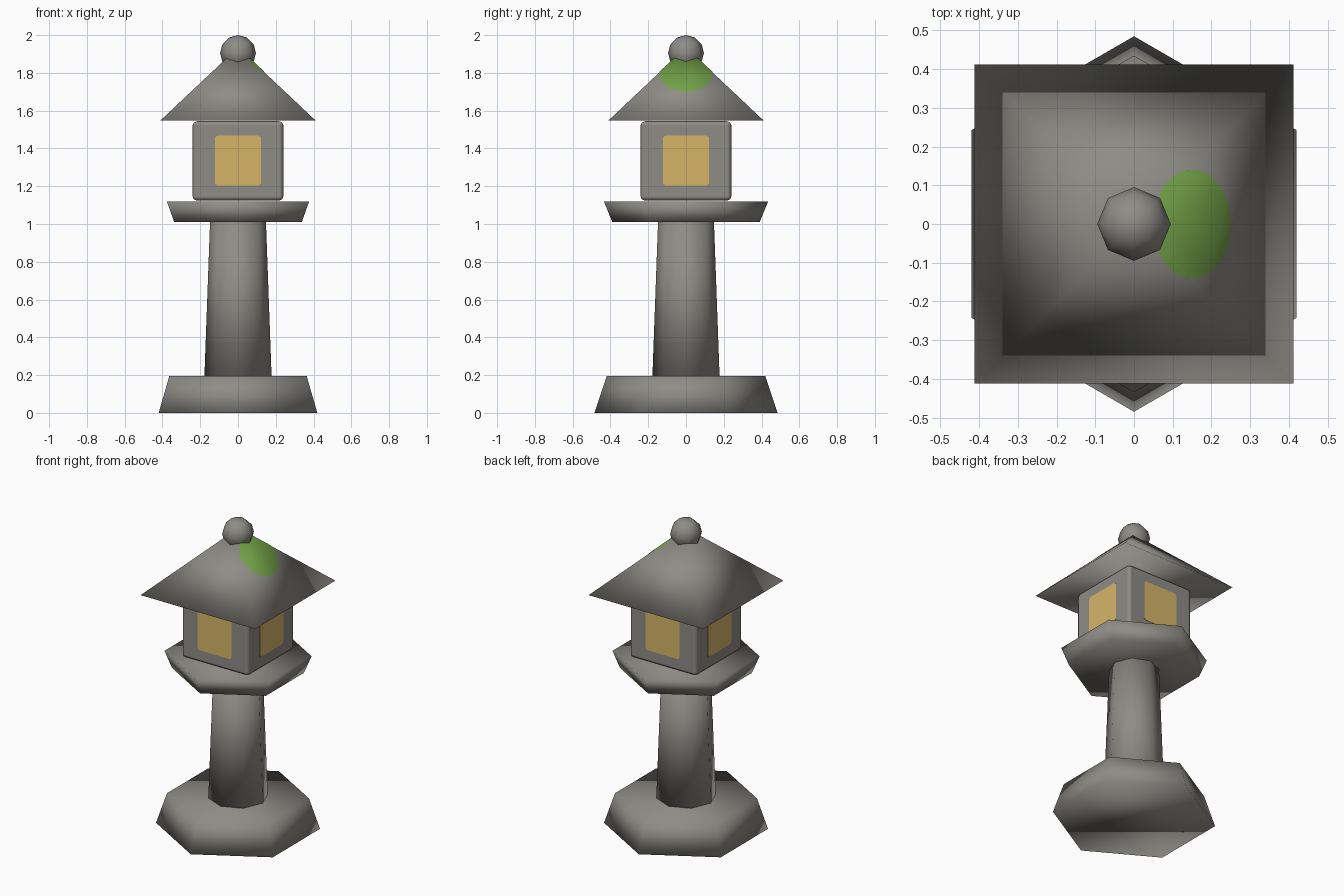
import bpy, bmesh, math
from mathutils import Vector

cube = bpy.data.objects.get("Cube")
if cube:
    bpy.data.objects.remove(cube)


def material(name, rgb):
    m = bpy.data.materials.new(name)
    m.use_nodes = True
    m.diffuse_color = (*rgb, 1)
    bsdf = m.node_tree.nodes["Principled BSDF"]
    bsdf.inputs["Base Color"].default_value = (*rgb, 1)
    bsdf.inputs["Roughness"].default_value = 0.9
    return m


STONE = material("grey stone", (0.27, 0.262, 0.238))
GLOW = material("warm window", (0.67, 0.46, 0.14))
MOSS = material("green moss", (0.17, 0.36, 0.065))


def finish(name, mat):
    ob = bpy.context.object
    ob.name = ob.data.name = name
    ob.data.materials.append(mat)
    return ob


def tapered(name, sides, r_bottom, r_top, z0, z1, turn=0):
    """Fully smooth tapered prism between two heights."""
    bpy.ops.mesh.primitive_cone_add(vertices=sides, radius1=r_bottom, radius2=r_top,
                                    depth=z1 - z0, location=(0, 0, (z0 + z1) / 2),
                                    rotation=(0, 0, turn))
    bpy.ops.object.transform_apply(location=True, rotation=True)
    bpy.ops.object.shade_smooth()
    return finish(name, STONE)


# Stone stack
tapered("base", 6, 0.485, 0.42, 0, 0.195)
tapered("column", 8, 0.178, 0.148, 0.19, 1.012)
tapered("platform", 6, 0.39, 0.435, 1.01, 1.12)

# Lamp chamber with rounded edges
HALF, Z_MID = 0.24, 1.334
bpy.ops.mesh.primitive_cube_add(size=1, location=(0, 0, Z_MID))
chamber = finish("lamp_chamber", STONE)
chamber.scale = (2 * HALF, 2 * HALF, 0.42)
bpy.ops.object.transform_apply(location=False, scale=True)
bpy.ops.object.shade_smooth()
bevel = chamber.modifiers.new("rounded edges", "BEVEL")
bevel.width, bevel.segments, bevel.harden_normals = 0.022, 2, True

# Glowing windows: thin plates with clipped corners, one per side
for side, turn in (("front", 0), ("left", 1), ("back", 2), ("right", 3)):
    w, h, c = 0.122, 0.132, 0.012
    outline = [(w, c - h), (w, h - c), (w - c, h), (c - w, h),
               (-w, h - c), (-w, c - h), (c - w, -h), (w - c, -h)]
    bm = bmesh.new()
    face = bm.faces.new([bm.verts.new((x, -HALF - 0.002, z)) for x, z in outline])
    rim = bmesh.ops.extrude_face_region(bm, geom=[face])
    bmesh.ops.translate(bm, vec=(0, 0.004, 0),
                        verts=[g for g in rim["geom"] if isinstance(g, bmesh.types.BMVert)])
    bmesh.ops.recalc_face_normals(bm, faces=bm.faces)
    me = bpy.data.meshes.new(side + "_window")
    bm.to_mesh(me)
    bm.free()
    me.materials.append(GLOW)
    window = bpy.data.objects.new(side + "_window", me)
    window.location.z = Z_MID + 0.003
    window.rotation_euler.z = turn * math.pi / 2
    bpy.context.collection.objects.link(window)

# Pyramid roof
EAVE, Z_EAVE, Z_APEX = 0.412, 1.547, 1.935
roof = tapered("roof", 4, EAVE * math.sqrt(2), 0, Z_EAVE, Z_APEX, math.pi / 4)

# Moss patch: raised copy of the roof trimmed to an oval, bent over the ridges
bm = bmesh.new()
bm.from_mesh(roof.data)
bm.normal_update()
bmesh.ops.delete(bm, geom=[f for f in bm.faces if f.normal.z < 0], context="FACES")
bmesh.ops.translate(bm, verts=bm.verts, vec=(0, 0, 0.003))
centre, steps = Vector((0.15, 0, 0)), 32
for i in range(steps):
    a = math.tau * i / steps
    edge = centre + Vector((0.1 * math.cos(a), 0.14 * math.sin(a), 0))
    outward = Vector((math.cos(a) / 0.1, math.sin(a) / 0.14, 0)).normalized()
    bmesh.ops.bisect_plane(bm, geom=bm.verts[:] + bm.edges[:] + bm.faces[:],
                           plane_co=edge, plane_no=outward, clear_outer=True)
me = bpy.data.meshes.new("moss_patch")
bm.to_mesh(me)
bm.free()
me.materials.append(MOSS)
for p in me.polygons:
    p.use_smooth = True
# Shade the moss with the roof's own soft normals
corner = min(roof.data.vertices, key=lambda v: v.co.z).normal
soft = []
for v in me.vertices:
    t = max(abs(v.co.x), abs(v.co.y)) / EAVE
    n = Vector((abs(corner.x) * v.co.x / EAVE, abs(corner.y) * v.co.y / EAVE,
                1 - t + corner.z * t))
    soft.append(n.normalized())
me.normals_split_custom_set_from_vertices(soft)
bpy.context.collection.objects.link(bpy.data.objects.new("moss_patch", me))

# Ball finial
bpy.ops.mesh.primitive_uv_sphere_add(segments=8, ring_count=6, radius=0.095,
                                     location=(0, 0, 1.905))
bpy.ops.object.shade_smooth()
finish("finial", STONE)
